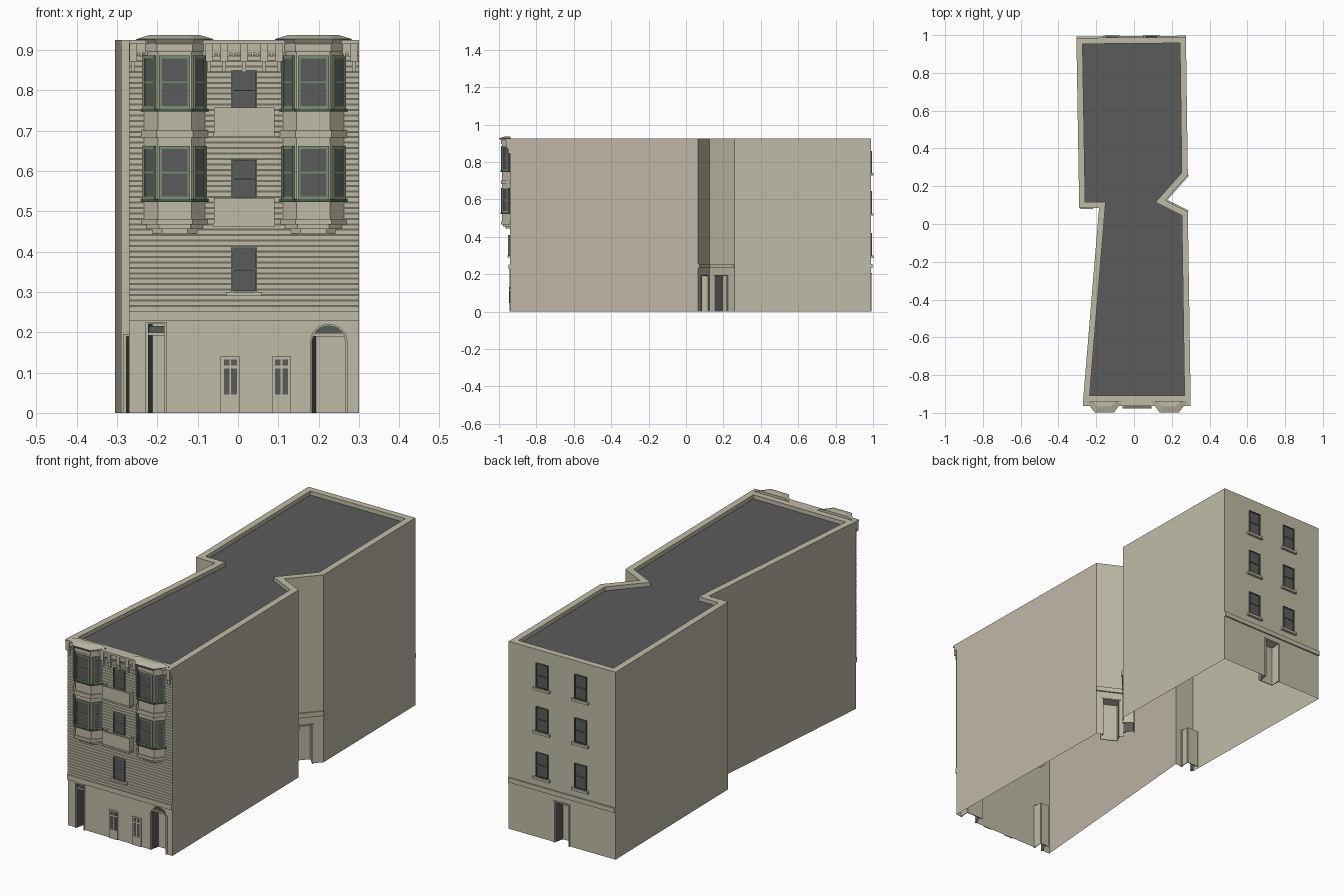
import bpy
import math
from mathutils import Vector

cube = bpy.data.objects.get("Cube")
if cube:
    bpy.data.objects.remove(cube, do_unlink=True)

COLOURS = {
    "beige_wall": (0.53, 0.50, 0.39),
    "rose_beige_wall": (0.53, 0.47, 0.39),
    "dark_grey": (0.105, 0.105, 0.105),
    "sage_green": (0.19, 0.28, 0.17),
    "deep_green": (0.07, 0.11, 0.07),
}
NAMES = list(COLOURS)
WALL, ROSE, DARK, GREEN, DEEP = range(5)
materials = []
for label, rgb in COLOURS.items():
    m = bpy.data.materials.new(label)
    m.use_nodes = True
    m.diffuse_color = (*rgb, 1)
    bsdf = m.node_tree.nodes["Principled BSDF"]
    bsdf.inputs["Base Color"].default_value = (*rgb, 1)
    bsdf.inputs["Roughness"].default_value = 0.9
    materials.append(m)

parts = {}


def poly(part, pts, mat):
    verts, faces, mats = parts.setdefault(part, ([], [], []))
    faces.append(range(len(verts), len(verts) + len(pts)))
    verts.extend(pts)
    mats.append(mat)


def frame(p, q):
    """Map (along wall, height, outward depth) to world space."""
    u = (Vector(q) - Vector(p)).normalized()
    return lambda a, z, d: (p[0] + u.x * a + u.y * d, p[1] + u.y * a - u.x * d, z)


def box(part, f, u0, u1, z0, z1, d0, d1, mat=WALL):
    c = [f(u, z, d) for d in (d0, d1) for z in (z0, z1) for u in (u0, u1)]
    for ids in ("4576", "0231", "0462", "1375", "0154", "2673"):
        poly(part, [c[int(i)] for i in ids], mat)


def prism(part, low, high, z0, z1, mat=WALL):
    a = [(x, y, z0) for x, y in low]
    b = [(x, y, z1) for x, y in high]
    for i in range(len(a)):
        j = (i + 1) % len(a)
        poly(part, [a[i], a[j], b[j], b[i]], mat)
    poly(part, b, mat)
    poly(part, a[::-1], mat)


def wall(part, f, u0, u1, top, holes, mat):
    us = sorted({u0, u1, *[v for h in holes for v in h[:2]]})
    zs = sorted({0, top, *[h[2] for h in holes]})
    for a, b in zip(us, us[1:]):
        for lo, hi in zip(zs, zs[1:]):
            if any(h[0] <= a < h[1] and lo < h[2] for h in holes):
                continue
            poly(part, [f(a, lo, 0), f(b, lo, 0), f(b, hi, 0), f(a, hi, 0)], mat)


def window(part, f, u0, u1, z0, z1, t=0.006, d=0.01, trim=GREEN):
    mid = (z0 + z1) / 2
    box(part, f, u0, u1, z0, z1, 0, d * 0.5, DARK)
    for a, b in ((u0, u0 + t), (u1 - t, u1)):
        box(part, f, a, b, z0, z1, 0, d, trim)
    for a, b in ((z0, z0 + t), (z1 - t, z1), (mid - t / 3, mid + t / 3)):
        box(part, f, u0 + t, u1 - t, a, b, 0, d * 0.9, trim)


def doorway(part, f, u0, u1, z, trim=True):
    """Recess with a beige door and a dark glazed left side."""
    depth = -0.045
    box(part, f, u0, u1, 0, z, depth - 0.004, depth)
    box(part, f, u1, u1 + 0.003, 0, z, depth, 0)
    box(part, f, u0, u1, z, z + 0.003, depth, 0)
    poly(part, [f(u0 + 0.003, 0, 0), f(u0 + 0.013, 0, depth),
                f(u0 + 0.013, z, depth), f(u0 + 0.003, z, 0)], DARK)
    if trim:
        box(part, f, u0 - 0.004, u0 + 0.003, 0, z, -0.01, 0.005)
        box(part, f, u1 - 0.003, u1 + 0.004, 0, z, -0.01, 0.005)
        box(part, f, u0 - 0.004, u1 + 0.004, z, z + 0.006, -0.01, 0.006)


# Building shell
TOP, ROOF = 0.925, 0.905
outline = [(-0.27, -0.94), (0.30, -0.94), (0.285, 0.065), (0.165, 0.125), (0.285, 0.26),
           (0.275, 0.99), (-0.305, 0.985), (-0.29, 0.085), (-0.185, 0.085)]
doors = {2: (0.03, 0.11, 0.19), 3: (0.04, 0.13, 0.19), 5: (0.25, 0.33, 0.20), 7: (0.01, 0.07, 0.19)}
n = len(outline)
inner = []
for i, p in enumerate(outline):
    a = (Vector(p) - Vector(outline[i - 1])).normalized()
    b = (Vector(outline[(i + 1) % n]) - Vector(p)).normalized()
    na, nb = Vector((-a.y, a.x)), Vector((-b.y, b.x))
    inner.append(Vector(p) + (na + nb) * 0.032 / (1 + na.dot(nb)))

for i in range(n):
    j = (i + 1) % n
    p, q, r, s = outline[i], outline[j], inner[j], inner[i]
    poly("parapet", [(*p, TOP), (*q, TOP), (*r, TOP), (*s, TOP)], WALL)
    poly("parapet", [(*s, TOP), (*r, TOP), (*r, ROOF), (*s, ROOF)], WALL)
    if i == 0:
        continue
    f = frame(p, q)
    length = (Vector(q) - Vector(p)).length
    wall("walls", f, 0, length, TOP, [doors[i]] if i in doors else [], ROSE if i in (1, 8) else WALL)
    if i in doors:
        doorway("side_and_rear_doors", f, *doors[i])
    if i in (2, 3, 5):
        box("belt_course", f, 0, length, 0.232, 0.255, 0, 0.007)
poly("roof", [(*p, ROOF) for p in inner], DARK)

# Rear windows
rear = frame(outline[5], outline[6])
for z in (0.30, 0.525, 0.74):
    for u in (0.15, 0.36):
        window("rear_windows", rear, u, u + 0.065, z, z + 0.12, 0.005, 0.007, DEEP)
        box("rear_sills", rear, u - 0.012, u + 0.077, z - 0.012, z, 0, 0.013)

# Front wall, belt course and clapboards
front = frame((0, -0.94), (1, -0.94))
LEFT, RIGHT = -0.27, 0.30
wall("front_wall", front, LEFT, RIGHT, TOP, [(-0.225, -0.18, 0.22), (0.18, 0.27, 0.22)], WALL)
box("belt_course", front, LEFT, RIGHT, 0.228, 0.252, 0, 0.008)
z, step = 0.253, 0.0135
while z + step < 0.895:
    rows = [(z, 0), (z, 0.003), (z + 0.011, 0.003), (z + step, 0)]
    for (za, da), (zb, db) in zip(rows, rows[1:]):
        poly("clapboards", [front(LEFT, za, da), front(RIGHT, za, da),
                            front(RIGHT, zb, db), front(LEFT, zb, db)], WALL)
    z += step

# Street doors
doorway("left_entrance", front, -0.225, -0.18, 0.22)
box("left_entrance", front, -0.222, -0.183, 0.200, 0.215, -0.012, -0.006, DARK)
box("left_entrance", front, -0.222, -0.183, 0.192, 0.200, -0.012, 0)
doorway("arched_entrance", front, 0.18, 0.27, 0.22, False)
box("arched_entrance", front, 0.18, 0.27, 0.190, 0.198, -0.02, -0.004)


def arch(t, k):
    return 0.225 - 0.045 * k * math.cos(t), 0.182 + 0.038 * k * math.sin(t)


SEG = 14
for i in range(SEG):
    t0, t1 = math.pi * i / SEG, math.pi * (i + 1) / SEG
    (a, za), (b, zb) = arch(t0, 1), arch(t1, 1)
    poly("arched_entrance", [front(a, za, 0), front(b, zb, 0), front(b, 0.22, 0), front(a, 0.22, 0)], WALL)
    poly("arched_entrance", [front(b, zb, 0), front(a, za, 0), front(a, za, -0.045), front(b, zb, -0.045)], WALL)
    (c, zc), (d, zd) = arch(t0, 0.88), arch(t1, 0.88)
    poly("arched_entrance", [front(c, zc, 0.004), front(d, zd, 0.004),
                             front(b, zb, 0.004), front(a, za, 0.004)], WALL)
    if min(zc, zd) > 0.19:
        poly("arched_entrance", [front(c, 0.196, -0.01), front(d, 0.196, -0.01),
                                 front(d, zd, -0.01), front(c, zc, -0.01)], DARK)
for u in (0.178, 0.266):
    box("arched_entrance", front, u, u + 0.006, 0, 0.182, -0.01, 0.004)

for u in (-0.043, 0.084):
    box("small_doors", front, u, u + 0.047, 0, 0.14, 0, 0.005)
    for a in (u + 0.008, u + 0.026):
        for lo, hi in ((0.045, 0.110), (0.117, 0.133)):
            box("small_doors", front, a, a + 0.014, lo, hi, 0.004, 0.0065, DARK)

# Middle windows, sill and balconies
for lo, hi in ((0.30, 0.41), (0.53, 0.63), (0.75, 0.85)):
    window("middle_windows", front, -0.017, 0.047, lo, hi, 0.004, 0.012)
box("middle_sill", front, -0.03, 0.06, 0.290, 0.30, 0, 0.015)
for z in (0.462, 0.686):
    box("balconies", front, -0.062, 0.092, z, z + 0.008, 0, 0.036)
    box("balconies", front, -0.06, 0.09, z + 0.008, z + 0.071, 0.026, 0.033)
    for u in (-0.06, 0.083):
        box("balconies", front, u, u + 0.007, z + 0.008, z + 0.071, 0, 0.026)

# Cornice with dentils and brackets
box("cornice", front, LEFT, RIGHT, 0.893, 0.915, 0, 0.014)
box("cornice", front, LEFT, RIGHT, 0.915, TOP, 0, 0.024)
u = LEFT + 0.003
while u < RIGHT - 0.006:
    box("dentils", front, u, u + 0.006, 0.884, 0.893, 0, 0.012)
    u += 0.012
for u in (-0.26, -0.072, -0.035, 0.015, 0.065, 0.102, 0.288):
    box("cornice_brackets", front, u - 0.009, u + 0.009, 0.872, 0.915, 0, 0.020)
    box("cornice_brackets", front, u - 0.005, u + 0.005, 0.845, 0.872, 0, 0.013)


# Two-storey bay windows
def bay_ring(cx, o):
    back, mid, y = 0.083 + o, 0.043 + o * 0.5, -0.986 - o
    return [(cx - back, -0.938), (cx - mid, y), (cx + mid, y), (cx + back, -0.938)]


layers = [(-0.022, 0.445, 0.456), (-0.008, 0.456, 0.467), (0.003, 0.467, 0.481),
          (-0.003, 0.481, 0.92), (0.004, 0.682, 0.702), (0.002, 0.895, 0.915)]
for cx in (-0.157, 0.187):
    for o, lo, hi in layers:
        ring = bay_ring(cx, o)
        prism("bay_windows", ring, ring, lo, hi)
    prism("bay_caps", bay_ring(cx, 0.004), bay_ring(cx, 0.013), 0.915, 0.927)
    prism("bay_caps", bay_ring(cx, 0.013), bay_ring(cx, -0.02), 0.927, 0.937)
    body = bay_ring(cx, -0.003)
    for z in (0.53, 0.754):
        sill = bay_ring(cx, 0.005)
        prism("bay_sills", sill, sill, z - 0.007, z, DEEP)
        for k, (p, q) in enumerate(zip(body, body[1:])):
            length = (Vector(q) - Vector(p)).length
            gap = 0.003 if k == 1 else 0.008
            window("bay_sashes", frame(p, q), gap, length - gap, z, z + 0.132, 0.007, 0.006)

# Create one object per part
for name, (verts, faces, mats) in parts.items():
    mesh = bpy.data.meshes.new(name)
    mesh.from_pydata(verts, [], [list(f) for f in faces])
    used = sorted(set(mats))
    for k in used:
        mesh.materials.append(materials[k])
    for face, k in zip(mesh.polygons, mats):
        face.material_index = used.index(k)
    mesh.update()
    obj = bpy.data.objects.new(name, mesh)
    bpy.context.collection.objects.link(obj)
